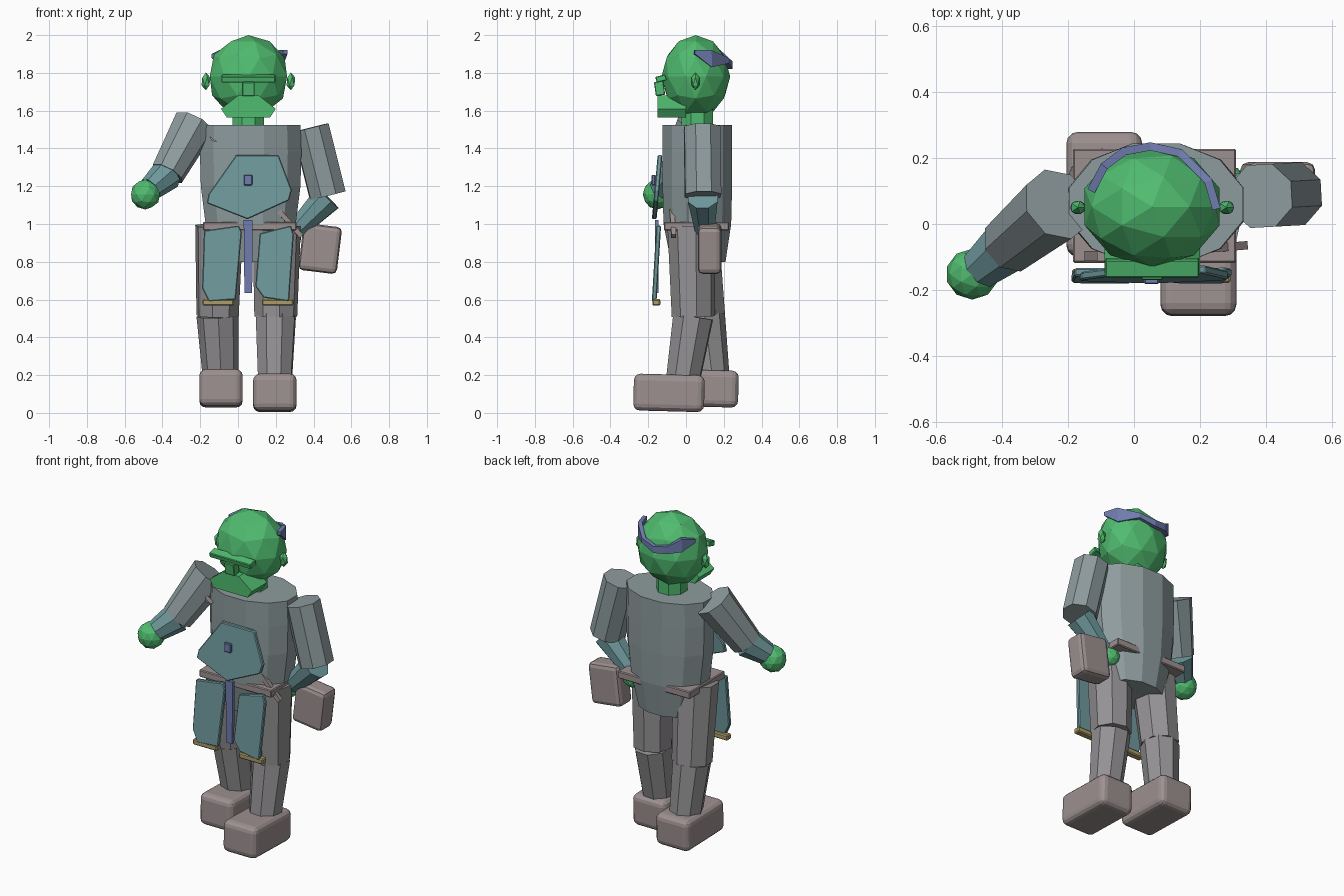
import bpy, bmesh, math
from mathutils import Vector, Matrix

if "Cube" in bpy.data.objects:
    bpy.data.objects.remove(bpy.data.objects["Cube"])


def colour(name, r, g, b):
    m = bpy.data.materials.new(name)
    m.diffuse_color = (r, g, b, 1)
    m.use_nodes = True
    m.node_tree.nodes["Principled BSDF"].inputs["Base Color"].default_value = m.diffuse_color
    return m


SKIN = colour("green_skin", 0.08, 0.50, 0.16)
CLOTH = colour("cloth", 0.27, 0.33, 0.34)
TROUSER = colour("trousers", 0.30, 0.29, 0.30)
LEATHER = colour("leather", 0.34, 0.28, 0.28)
TEAL = colour("teal_plate", 0.16, 0.32, 0.34)
BLUE = colour("blue_trim", 0.16, 0.20, 0.42)
GOLD = colour("gold", 0.42, 0.34, 0.14)


def finish(bm, name, mat, bevel=0, segments=1):
    bmesh.ops.recalc_face_normals(bm, faces=bm.faces)
    me = bpy.data.meshes.new(name)
    bm.to_mesh(me)
    bm.free()
    me.materials.append(mat)
    ob = bpy.data.objects.new(name, me)
    bpy.context.collection.objects.link(ob)
    if bevel:
        mod = ob.modifiers.new("bevel", 'BEVEL')
        mod.width, mod.segments = bevel, segments
    return ob


def ball(name, centre, radii, mat, detail=2):
    bm = bmesh.new()
    bmesh.ops.create_icosphere(bm, subdivisions=detail, radius=1)
    bmesh.ops.transform(bm, verts=bm.verts,
                        matrix=Matrix.Translation(centre) @ Matrix.Diagonal((*radii, 1)))
    return finish(bm, name, mat)


def box(name, centre, size, mat, rot=(0, 0, 0), bevel=0, segments=1):
    bm = bmesh.new()
    bmesh.ops.create_cube(bm, size=1)
    bmesh.ops.scale(bm, verts=bm.verts, vec=size)
    ob = finish(bm, name, mat, bevel, segments)
    ob.location = centre
    ob.rotation_euler = [math.radians(a) for a in rot]
    return ob


def limb(name, a, b, ra, rb, mat, sides=8):
    a, b = Vector(a), Vector(b)
    bm = bmesh.new()
    bmesh.ops.create_cone(bm, cap_ends=True, segments=sides, radius1=ra, radius2=rb,
                          depth=(b - a).length)
    rot = (b - a).to_track_quat('Z', 'Y').to_matrix().to_4x4()
    spin = Matrix.Rotation(math.pi / sides, 4, 'Z')
    bmesh.ops.transform(bm, verts=bm.verts, matrix=Matrix.Translation((a + b) / 2) @ rot @ spin)
    return finish(bm, name, mat)


def plate(name, outline, y_at, thick, mat, bevel=0):
    """Front-facing outline (x, z) extruded back along y."""
    bm = bmesh.new()
    f = bm.faces.new([bm.verts.new((x, y_at(z), z)) for x, z in outline])
    new = bmesh.ops.extrude_face_region(bm, geom=[f])["geom"]
    bmesh.ops.translate(bm, vec=(0, thick, 0),
                        verts=[g for g in new if isinstance(g, bmesh.types.BMVert)])
    return finish(bm, name, mat, bevel)


# torso: stacked twelve-sided ellipses (z, half width, front y, back y)
bm = bmesh.new()
rings = []
for z, rx, y0, y1 in [(0.80, 0.19, -0.08, 0.21), (1.0, 0.24, -0.12, 0.24), (1.2, 0.265, -0.125, 0.245),
                      (1.38, 0.27, -0.125, 0.245), (1.525, 0.265, -0.125, 0.245)]:
    angles = [(i + 0.5) * math.tau / 12 for i in range(12)]
    rings.append([bm.verts.new((0.067 + rx * 1.03 * math.cos(t),
                                (y0 + y1) / 2 + (y1 - y0) / 2 * 1.03 * math.sin(t), z)) for t in angles])
for lo, hi in zip(rings, rings[1:]):
    for i in range(12):
        j = (i + 1) % 12
        bm.faces.new((lo[i], lo[j], hi[j], hi[i]))
bm.faces.new(rings[0])
bm.faces.new(rings[-1])
finish(bm, "torso", CLOTH)

# head and face
limb("neck", (0.055, 0.06, 1.5), (0.055, 0.06, 1.62), 0.09, 0.09, SKIN)
ball("head", (0.055, 0.052, 1.78), (0.215, 0.182, 0.22), SKIN)
for side, x in (("left", -0.17), ("right", 0.28)):
    ball(side + "_ear", (x, 0.05, 1.755), (0.026, 0.024, 0.047), SKIN, 1)
box("brow", (0.055, -0.132, 1.77), (0.285, 0.055, 0.032), SKIN, (15, 0, 0), 0.004)
box("nose", (0.055, -0.14, 1.718), (0.066, 0.05, 0.075), SKIN, (8, 0, 0), 0.004)
plate("beard", [(0.0, 1.68), (0.11, 1.68), (0.20, 1.61), (0.17, 1.565), (-0.06, 1.565), (-0.09, 1.61)],
      lambda z: -0.15, 0.15, SKIN)

# zigzag headband around the back of the head (x, y, top z, bottom z)
band = [(0.25, 0.045, 1.92, 1.90), (0.225, 0.13, 1.92, 1.83), (0.14, 0.215, 1.88, 1.85),
        (0.05, 0.235, 1.86, 1.82), (-0.03, 0.22, 1.875, 1.83), (-0.09, 0.175, 1.92, 1.84),
        (-0.13, 0.10, 1.90, 1.88)]
bm = bmesh.new()
cols = [(bm.verts.new((x, y, t)), bm.verts.new((x, y, b))) for x, y, t, b in band]
for p, q in zip(cols, cols[1:]):
    bm.faces.new((p[0], p[1], q[1], q[0]))
mod = finish(bm, "headband", BLUE).modifiers.new("solid", 'SOLIDIFY')
mod.thickness, mod.offset = 0.025, 0

# left arm reaching out, right arm resting on the hip
limb("left_upper_arm", (-0.23, 0.06, 1.53), (-0.375, -0.06, 1.265), 0.115, 0.092, CLOTH)
limb("left_forearm", (-0.375, -0.06, 1.265), (-0.465, -0.135, 1.185), 0.088, 0.065, TEAL)
ball("left_hand", (-0.49, -0.152, 1.157), (0.08, 0.077, 0.08), SKIN)
limb("right_upper_arm", (0.385, 0.085, 1.51), (0.475, 0.09, 1.15), 0.103, 0.103, CLOTH)
limb("right_forearm", (0.475, 0.09, 1.14), (0.31, 0.10, 0.97), 0.085, 0.055, TEAL)
ball("right_hand", (0.28, 0.12, 0.94), (0.06, 0.06, 0.06), SKIN)

# legs and boots: hip, knee, ankle, boot centre
for side, hip, knee, ankle, boot in (
        ("left", (-0.10, 0.045, 0.99), (-0.108, 0.095, 0.515), (-0.093, 0.135, 0.2), (-0.09, 0.09, 0.13)),
        ("right", (0.205, 0.03, 0.99), (0.20, 0.038, 0.51), (0.196, -0.015, 0.18), (0.195, -0.09, 0.106))):
    limb(side + "_thigh", hip, knee, 0.13, 0.115, TROUSER)
    limb(side + "_shin", knee, ankle, 0.112, 0.095, TROUSER)
    box(side + "_boot", boot, (0.23, 0.375, 0.195), LEATHER, (-1.5, 0, 0), 0.035, 3)

# belt, pouch and hilt
box("belt", (0.062, 0.055, 0.988), (0.495, 0.345, 0.045), LEATHER, bevel=0.005)
box("pouch", (0.435, 0.125, 0.87), (0.205, 0.125, 0.25), LEATHER, (0, 7, 0), 0.025, 2)
limb("belt_hilt", (0.215, -0.075, 1.07), (0.335, -0.065, 0.935), 0.018, 0.018, LEATHER, 4)

# chest and thigh armour
plate("chest_plate", [(-0.01, 1.365), (0.215, 1.365), (0.285, 1.18), (0.27, 1.125), (0.05, 1.025),
                      (-0.165, 1.11), (-0.155, 1.16)],
      lambda z: -0.15 - 0.09 * (1.365 - z), 0.025, TEAL, 0.005)
box("chest_buckle", (0.053, -0.172, 1.232), (0.045, 0.02, 0.055), BLUE, bevel=0.004)
plate("chest_pin", [(-0.15, 1.465), (-0.11, 1.435), (-0.14, 1.44)], lambda z: -0.112, 0.03, LEATHER)
plate("front_strap", [(0.03, 1.02), (0.078, 1.02), (0.075, 0.635), (0.034, 0.635)],
      lambda z: -0.165, 0.02, BLUE)
lean = lambda z: -0.157 - 0.06 * (0.99 - z)
plate("left_thigh_plate", [(-0.18, 0.965), (0.005, 0.992), (0.02, 0.955), (-0.012, 0.60),
                           (-0.155, 0.59), (-0.19, 0.66)], lean, 0.025, TEAL, 0.005)
plate("right_thigh_plate", [(0.115, 0.95), (0.28, 0.992), (0.295, 0.945), (0.27, 0.59),
                            (0.135, 0.61), (0.092, 0.67)], lean, 0.025, TEAL, 0.005)
for side, x in (("left", -0.105), ("right", 0.21)):
    box(side + "_gold_bar", (x, -0.157, 0.585), (0.165, 0.042, 0.034), GOLD, bevel=0.006)
